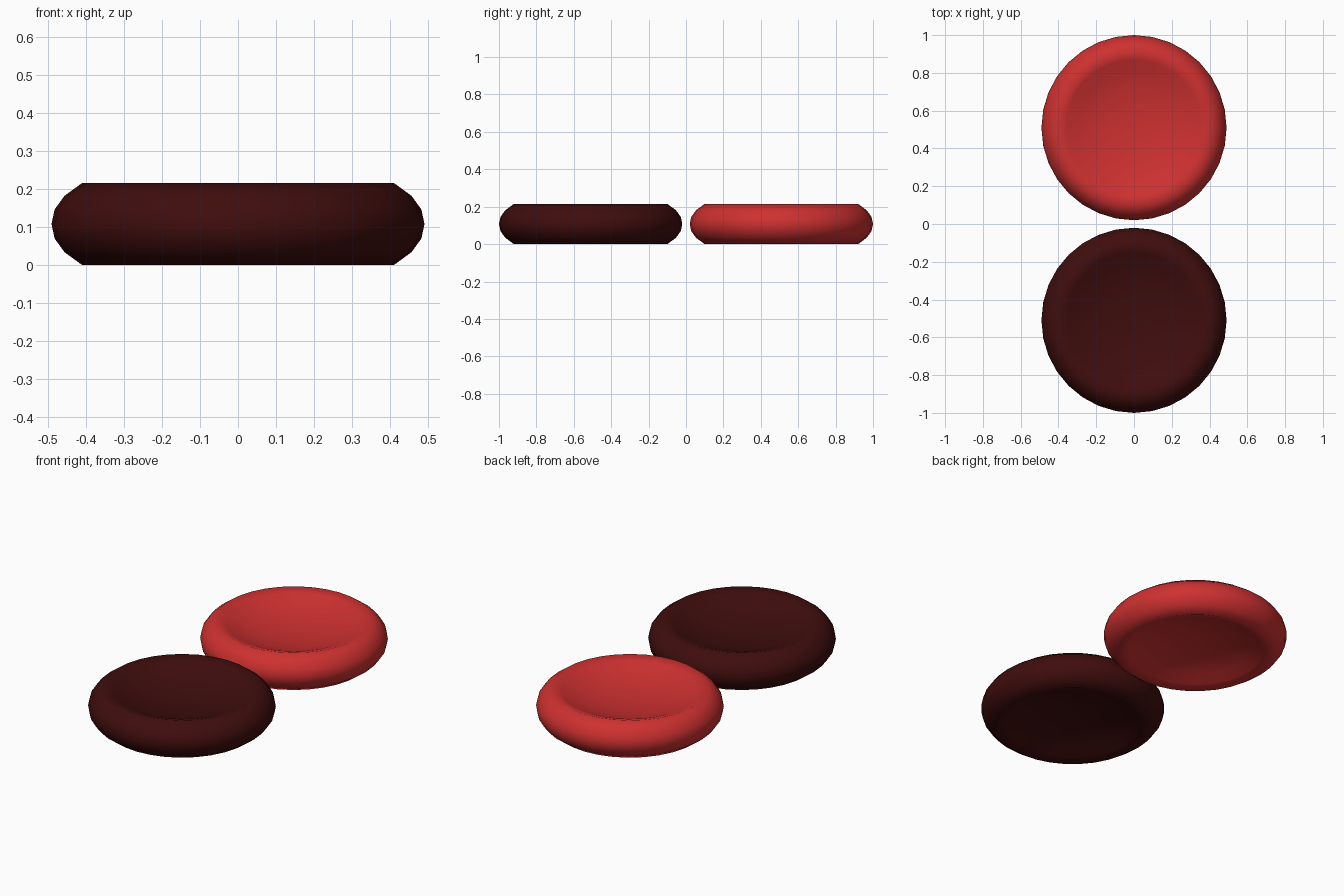
import bpy, bmesh, math

if "Cube" in bpy.data.objects:
    bpy.data.objects.remove(bpy.data.objects["Cube"])

SIDES = 32
MID = 0.1075   # half the thickness

# Upper half of the lathe profile (radius, height above the middle), rim to dish
UPPER = [(0.49, 0.0), (0.482, 0.038), (0.456, 0.074), (0.41, MID),
         (0.36, 0.092), (0.30, 0.068), (0.22, 0.046), (0.11, 0.032)]
DISH = 0.027


def material(name, color):
    m = bpy.data.materials.new(name)
    m.diffuse_color = (*color, 1)
    m.use_nodes = True
    m.node_tree.nodes["Principled BSDF"].inputs["Base Color"].default_value = m.diffuse_color
    return m


def game_piece(name, y, mat):
    # Round disc with a bulging rim, dished on both faces
    profile = [(r, -z) for r, z in reversed(UPPER[1:])] + UPPER
    bm = bmesh.new()
    rings = []
    for r, z in profile:
        rings.append([bm.verts.new((r * math.cos(2 * math.pi * i / SIDES),
                                    r * math.sin(2 * math.pi * i / SIDES), z))
                      for i in range(SIDES)])
    for a, b in zip(rings, rings[1:]):
        for i in range(SIDES):
            j = (i + 1) % SIDES
            bm.faces.new((a[i], a[j], b[j], b[i]))
    # Close the centres of both dishes
    for ring, z in ((rings[0], -DISH), (rings[-1], DISH)):
        c = bm.verts.new((0, 0, z))
        for i in range(SIDES):
            bm.faces.new((ring[i], ring[(i + 1) % SIDES], c))
    bmesh.ops.recalc_face_normals(bm, faces=bm.faces)
    for f in bm.faces:
        f.smooth = True
    mesh = bpy.data.meshes.new(name)
    bm.to_mesh(mesh)
    bm.free()
    mesh.materials.append(mat)
    ob = bpy.data.objects.new(name, mesh)
    ob.location = (0, y, MID)
    bpy.context.collection.objects.link(ob)


game_piece("red_piece", 0.51, material("bright red", (0.62, 0.03, 0.03)))
game_piece("dark_piece", -0.51, material("dark maroon", (0.05, 0.004, 0.004)))
